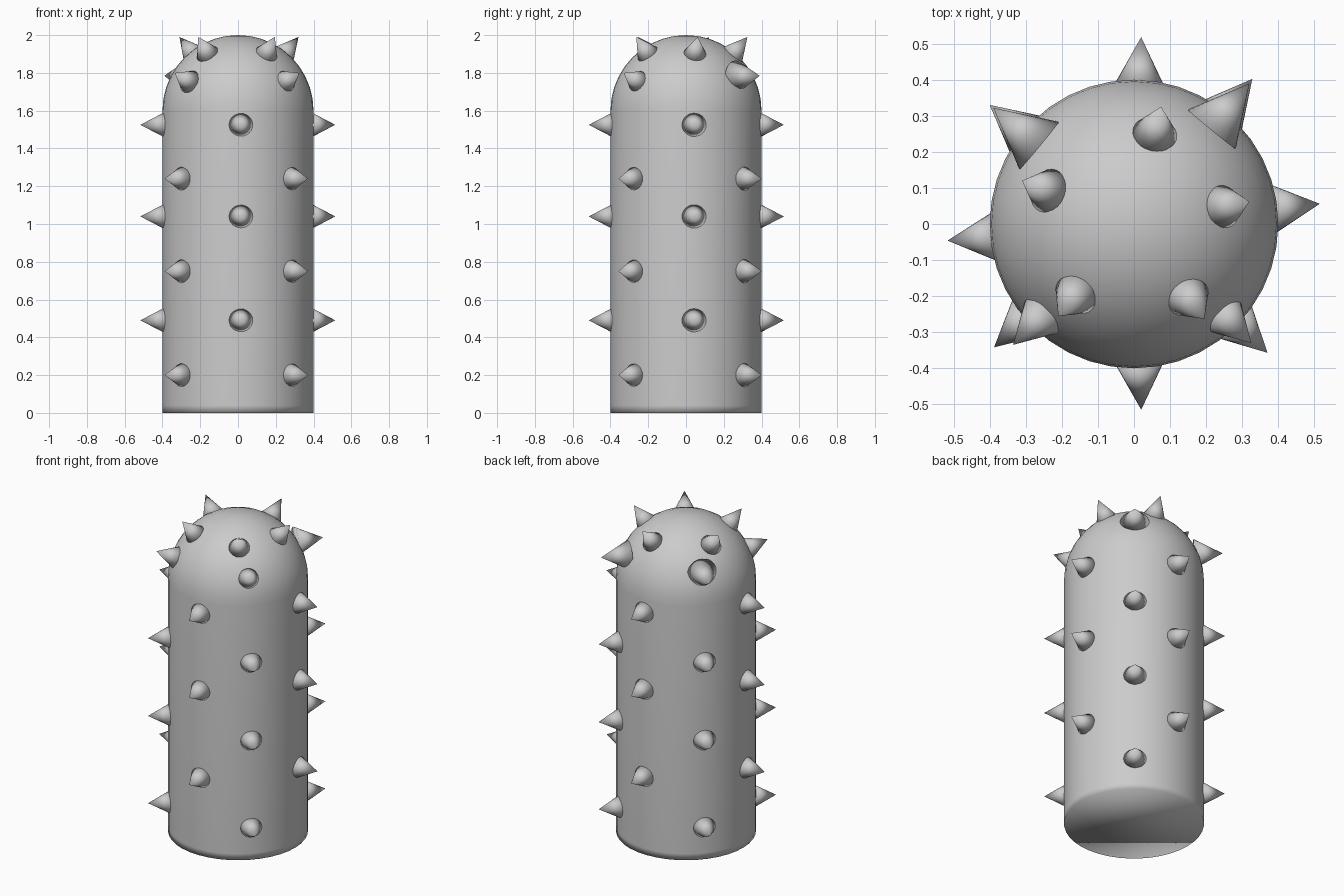
import bpy, bmesh
from math import sin, cos, pi
from mathutils import Vector, Matrix

if "Cube" in bpy.data.objects:
    bpy.data.objects.remove(bpy.data.objects["Cube"])

R = 0.4          # body radius
DOME_Z = 1.6     # where the dome begins
SEGS = 40


def make_object(name, bm):
    bmesh.ops.recalc_face_normals(bm, faces=bm.faces[:])
    for f in bm.faces:
        f.smooth = True
    mesh = bpy.data.meshes.new(name)
    bm.to_mesh(mesh)
    bm.free()
    obj = bpy.data.objects.new(name, mesh)
    bpy.context.collection.objects.link(obj)
    return obj


# Body: straight column with a hemispherical top
profile = [(R, 0.0), (R, 0.04)]
profile += [(R * cos(i * pi / 20), DOME_Z + R * sin(i * pi / 20)) for i in range(10)]
bm = bmesh.new()
rings = [[bm.verts.new((r * cos(2 * pi * i / SEGS), r * sin(2 * pi * i / SEGS), z))
          for i in range(SEGS)] for r, z in profile]
pole = bm.verts.new((0, 0, DOME_Z + R))
bm.faces.new(rings[0])
for a, b in zip(rings, rings[1:]):
    for i in range(SEGS):
        j = (i + 1) % SEGS
        bm.faces.new((a[i], a[j], b[j], b[i]))
for i in range(SEGS):
    bm.faces.new((rings[-1][i], rings[-1][(i + 1) % SEGS], pole))
make_object("body", bm)


def spike(name, tip, aim_z, length=0.15):
    """Cone ending at tip, pointing away from the body axis at height aim_z."""
    tip = Vector(tip)
    axis = (tip - Vector((0, 0, aim_z))).normalized()
    place = Matrix.Translation(tip - axis * length / 2) @ axis.to_track_quat('Z', 'Y').to_matrix().to_4x4()
    bm = bmesh.new()
    bmesh.ops.create_cone(bm, cap_ends=True, segments=24, radius1=length * 0.52,
                          radius2=0, depth=length, matrix=place)
    make_object(name, bm)


# Column spikes: alternating straight and diagonal rows
straight = [(0.515, 0.056), (0.02, 0.518), (-0.517, -0.046), (0.02, -0.515)]
diagonal = [(0.37, -0.357), (-0.388, -0.342), (0.328, 0.402), (-0.4, 0.33)]
for tips, heights, label in ((straight, (0.49, 1.04, 1.525), "straight"),
                             (diagonal, (0.2, 0.75, 1.24), "diagonal")):
    for z in heights:
        for x, y in tips:
            spike(label + "_spike", (x, y, z), z)

# Dome shoulder spikes: front pair tilts up, back pair is level
for x, y in ((-0.335, -0.335), (0.325, -0.33)):
    spike("front_shoulder_spike", (x, y, 1.80), DOME_Z)
for x, y in ((0.32, 0.39), (-0.39, 0.322)):
    spike("back_shoulder_spike", (x, y, 1.785), 1.77, 0.165)

# Crown of five spikes near the top
for x, y in ((0.075, 0.325), (0.32, 0.062), (-0.31, 0.12), (-0.21, -0.255), (0.195, -0.263)):
    spike("crown_spike", (x, y, 1.99), DOME_Z)
